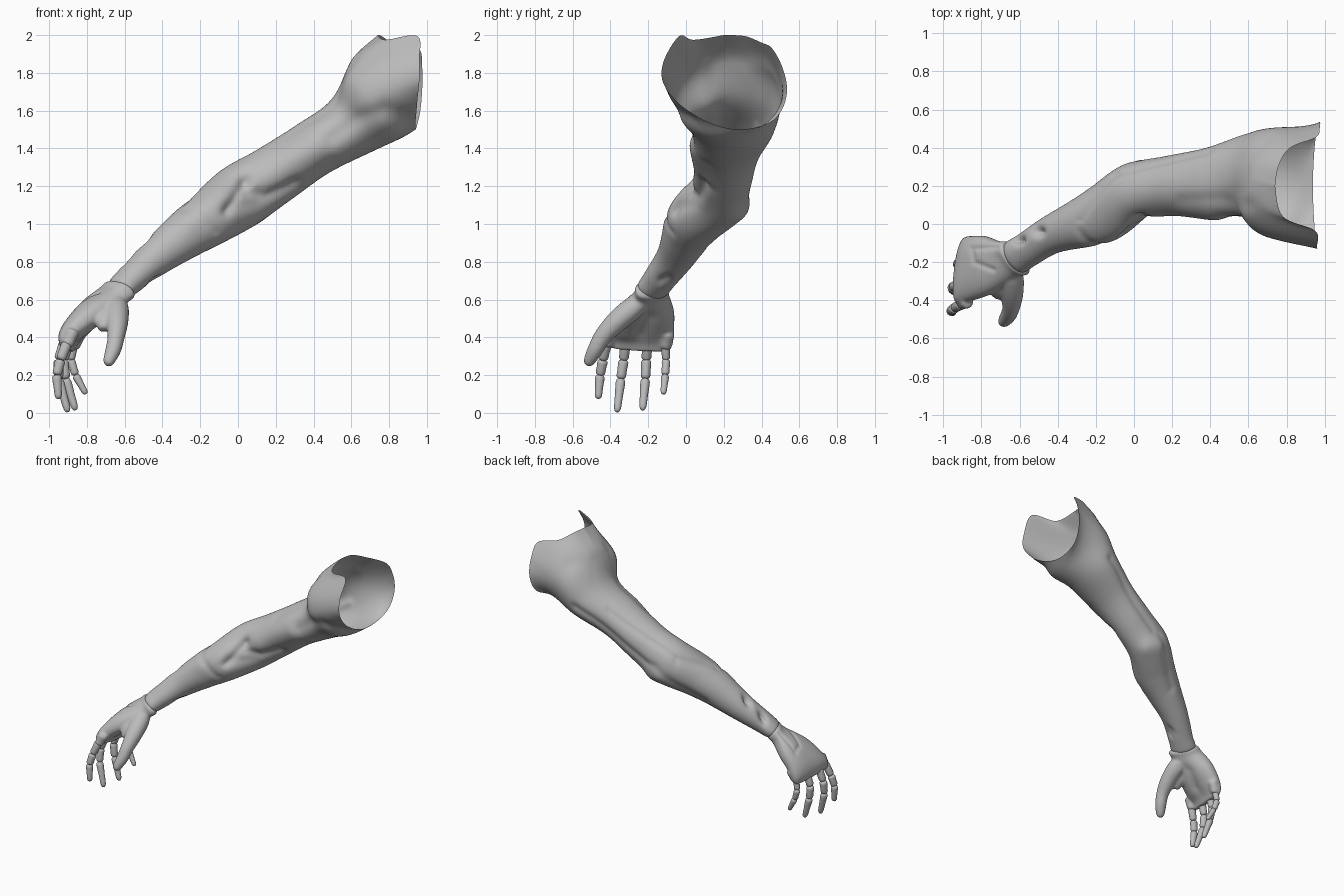
import bpy, math
from mathutils import Vector

if "Cube" in bpy.data.objects:
    bpy.data.objects.remove(bpy.data.objects["Cube"], do_unlink=True)

grey = bpy.data.materials.new("plain grey")
grey.use_nodes = True
COLOUR = (0.5, 0.5, 0.5, 1)
grey.diffuse_color = COLOUR
grey.node_tree.nodes["Principled BSDF"].inputs["Base Color"].default_value = COLOUR


def ring(centre, up, side, count, power=2.0):
    """Closed (super)elliptical cross-section."""
    points = []
    for k in range(count):
        a = math.tau * k / count
        c, s = math.cos(a), math.sin(a)
        c = math.copysign(abs(c) ** (2 / power), c)
        s = math.copysign(abs(s) ** (2 / power), s)
        points.append(Vector(centre) + up * c + side * s)
    return points


def refine(rings, steps):
    """Spline interpolation between neighbouring cross-sections."""
    result = []
    last = len(rings) - 1
    for i in range(last):
        a, b = rings[max(i - 1, 0)], rings[i]
        c, d = rings[i + 1], rings[min(i + 2, last)]
        for k in range(steps):
            t = k / steps
            result.append([q + 0.5 * t * ((r - p) + t * (2 * p - 5 * q + 4 * r - s
                           + t * (3 * (q - r) + s - p)))
                           for p, q, r, s in zip(a, b, c, d)])
    return result + [rings[last]]


def make_object(name, lofts, capped=True):
    verts, faces = [], []
    for rings in lofts:
        base, n = len(verts), len(rings[0])
        for points in rings:
            verts.extend(points)
        for i in range(len(rings) - 1):
            for j in range(n):
                p, q = base + i * n + j, base + i * n + (j + 1) % n
                faces.append((p, q, q + n, p + n))
        if capped:
            end = base + (len(rings) - 1) * n
            faces.append(tuple(reversed(range(base, base + n))))
            faces.append(tuple(range(end, end + n)))
    mesh = bpy.data.meshes.new(name)
    mesh.from_pydata(verts, [], faces)
    mesh.materials.append(grey)
    obj = bpy.data.objects.new(name, mesh)
    bpy.context.collection.objects.link(obj)
    return obj


def activate(obj):
    bpy.ops.object.select_all(action="DESELECT")
    obj.select_set(True)
    bpy.context.view_layer.objects.active = obj


def smooth(obj):
    activate(obj)
    bpy.ops.object.shade_smooth_by_angle(angle=math.radians(50))


# Viewing side: facing direction and the two axes a stroke is drawn on
SIDES = {"front": (Vector((0, -1, 0)), 0, 2), "back": (Vector((0, 1, 0)), 0, 2),
         "top": (Vector((0, 0, 1)), 0, 1), "inner": (Vector((1, 0, 0)), 1, 2)}


def sculpt(obj, strokes):
    """Press soft grooves (positive depth) or ridges (negative) along strokes."""
    normals = [v.normal.copy() for v in obj.data.vertices]
    shifts = [0.0] * len(normals)
    for side, depth, width, path in strokes:
        facing, ax, ay = SIDES[side]
        points = [Vector(p) for p in path]
        pairs = list(zip(points, points[1:])) or [(points[0], points[0])]
        for i, v in enumerate(obj.data.vertices):
            mask = min(1, 2 * normals[i].dot(facing))
            if mask <= 0:
                continue
            p = Vector((v.co[ax], v.co[ay]))
            best = 9.0
            for a, b in pairs:
                ab = b - a
                t = max(0, min(1, (p - a).dot(ab) / max(ab.length_squared, 1e-9)))
                best = min(best, (p - a - ab * t).length)
            shifts[i] += mask * depth * math.exp(-(best / width) ** 2)
    for v, n, s in zip(obj.data.vertices, normals, shifts):
        v.co -= n * s


def tube(stations, count):
    """Cross-sections square to a path of (x, y, z, side radius, up radius)."""
    centres = [Vector(s[:3]) for s in stations]
    rings = []
    for i, s in enumerate(stations):
        d = (centres[min(i + 1, len(centres) - 1)] - centres[max(i - 1, 0)]).normalized()
        side = d.cross(Vector((0, 0, 1))).normalized()
        rings.append(ring(s[:3], side.cross(d) * s[4], side * s[3], count))
    return rings


# Arm: shoulder to wrist
SEGMENTS = 128
stations = [(.95, .205, 1.75, .33, .25), (.73, .22, 1.66, .288, .245),
            (.6, .247, 1.52, .228, .175), (.4, .217, 1.4, .185, .153),
            (.19, .207, 1.26, .152, .16), (.01, .17, 1.145, .155, .172),
            (-.15, .06, 1.03, .153, .148), (-.29, 0, .935, .127, .126),
            (-.44, -.06, .82, .1, .098), (-.56, -.135, .715, .092, .078),
            (-.615, -.17, .665, .093, .068), (-.63, -.18, .65, .08, .058)]
sections = tube(stations, SEGMENTS)
# Shoulder opening: rim scooped back on top, with raised front and rear corners
rim = [(.74, .2, 2), (.76, .31, 1.995), (.82, .4, 1.96), (.955, .455, 1.93),
       (.975, .51, 1.83), (.975, .535, 1.71), (.965, .505, 1.6), (.95, .43, 1.53),
       (.94, .28, 1.5), (.94, .14, 1.53), (.945, .03, 1.585), (.95, -.06, 1.66),
       (.96, -.125, 1.76), (.96, -.115, 1.87), (.95, -.035, 1.995), (.78, .04, 1.975)]
loop = refine([[Vector(p)] for p in rim + rim[:1]], SEGMENTS // len(rim))
sections[0] = [p[0] for p in loop[:-1]]
arm = make_object("arm", [refine(sections, 16)], capped=False)
sculpt(arm, [
    # biceps, armpit and elbow hollow
    ("front", .017, .035, [(.04, 1.23), (.06, 1.17), (.15, 1.15), (.3, 1.21)]),
    ("front", .007, .04, [(.3, 1.21), (.5, 1.32)]),
    ("front", -.013, .07, [(.15, 1.25), (.42, 1.41)]),
    ("front", .015, .05, [(.5, 1.46), (.62, 1.55), (.78, 1.6), (.88, 1.57)]),
    ("front", .016, .03, [(.03, 1.22), (-.02, 1.13), (-.06, 1.07)]),
    ("front", .01, .04, [(-.04, 1.09), (.1, 1.11)]),
    ("front", -.008, .06, [(-.08, 1.15), (-.25, 1.02)]),
    ("front", .007, .025, [(-.3, 1.09), (-.2, 1.04), (-.12, .96)]),
    # shoulder cap and forearm ridges
    ("top", .01, .04, [(.55, .18), (.58, .33), (.7, .46)]),
    ("top", .008, .04, [(.25, .12), (.45, .13), (.6, .1)]),
    ("top", .008, .02, [(-.1, .27), (-.18, .18), (-.28, .02)]),
    ("top", .007, .015, [(.4, .38), (.15, .32), (-.1, .26)]),
    # two small sockets near the wrist
    ("top", .034, .027, [(-.5, -.04)]),
    ("top", .034, .027, [(-.605, -.08)]),
    # back of upper arm and elbow
    ("back", .012, .032, [(.62, 1.52), (.5, 1.45), (.3, 1.3), (.1, 1.17)]),
    ("back", -.016, .06, [(.1, 1.05), (.02, 1.08)]),
    ("back", .009, .035, [(.04, 1.16), (-.1, 1.02), (-.25, .9)]),
    ("inner", .014, .025, [(-.13, .7), (-.1, .71)]),
])
smooth(arm)

# Hand: palm, thumb and knuckles fused into one skin
palm = [((-.618, -.172, .66), (-.038, -.01, .041), (-.056, .08, 0)),
        ((-.63, -.18, .648), (-.047, -.01, .047), (-.062, .09, 0)),
        ((-.665, -.185, .62), (-.048, 0, .047), (-.05, .095, 0)),
        ((-.77, -.215, .535), (-.055, 0, .055), (-.015, .152, 0)),
        ((-.86, -.235, .445), (-.055, 0, .04), (.01, .172, 0)),
        ((-.9, -.242, .385), (-.045, 0, .02), (.02, .175, -.01)),
        ((-.907, -.245, .335), (-.025, 0, .01), (.02, .16, -.01))]
palm_rings = [ring(c, Vector(t), Vector(w), 48, 2.4) for c, t, w in palm]
thumb = tube([(-.66, -.2, .62, .04, .04), (-.645, -.275, .56, .065, .06),
              (-.64, -.365, .485, .06, .058), (-.645, -.44, .405, .046, .048),
              (-.66, -.48, .335, .042, .042), (-.685, -.515, .27, .03, .03),
              (-.69, -.525, .25, .012, .012)], 32)
web = tube([(-.7, -.27, .56, .05, .045), (-.71, -.34, .49, .055, .045),
            (-.71, -.38, .44, .025, .025)], 32)

# Fingers: joint positions from knuckle to tip
FINGERS = {
    "index_finger": [(-.905, -.42, .37), (-.94, -.44, .28), (-.96, -.455, .2), (-.95, -.465, .075)],
    "middle_finger": [(-.92, -.32, .37), (-.95, -.33, .28), (-.95, -.345, .18), (-.9, -.365, .005)],
    "ring_finger": [(-.9, -.205, .36), (-.925, -.21, .28), (-.912, -.215, .18), (-.86, -.23, .015)],
    "little_finger": [(-.87, -.11, .36), (-.885, -.105, .28), (-.86, -.11, .2), (-.805, -.12, .1)],
}


def capsule(a, b, r, taper):
    """Rounded segment with slightly flared ends."""
    a, b = Vector(a), Vector(b)
    d = (b - a).normalized()
    side = d.orthogonal().normalized()
    up = side.cross(d)
    rings = []
    for t, w in ((0, .5), (.03, .8), (.1, .97), (.2, 1), (.5, .95),
                 (.8, .98), (.9, .92), (.97, .7), (1, .4)):
        size = r * w * (1 - (1 - taper) * t)
        rings.append(ring(a.lerp(b, t), up * size, side * size, 20))
    return rings


knuckles = []
for name, joints in FINGERS.items():
    r = .024 if name == "little_finger" else .029
    bones = [capsule(joints[k], joints[k + 1], r * (1 - .04 * k), .7 if k == 2 else .92)
             for k in range(3)]
    smooth(make_object(name, bones))
    root = Vector(joints[0])
    knuckles.append(capsule(root + Vector((.035, .015, .07)), root - Vector((.003, 0, .02)), .038, .85))

hand = make_object("hand", [refine(palm_rings, 5), refine(thumb, 5), refine(web, 4)] + knuckles)
activate(hand)
remesh = hand.modifiers.new("fuse", "REMESH")
remesh.mode = "VOXEL"
remesh.voxel_size = .008
soften = hand.modifiers.new("soften", "SMOOTH")
soften.iterations = 12
for modifier in ("fuse", "soften"):
    bpy.ops.object.modifier_apply(modifier=modifier)
sculpt(hand, [
    # angled ridge lines on the back of the hand
    ("top", .007, .014, [(-.72, -.12), (-.85, -.13), (-.84, -.2), (-.74, -.24)]),
    # palm hollow
    ("inner", .012, .04, [(-.2, .5), (-.24, .42)]),
])
smooth(hand)
